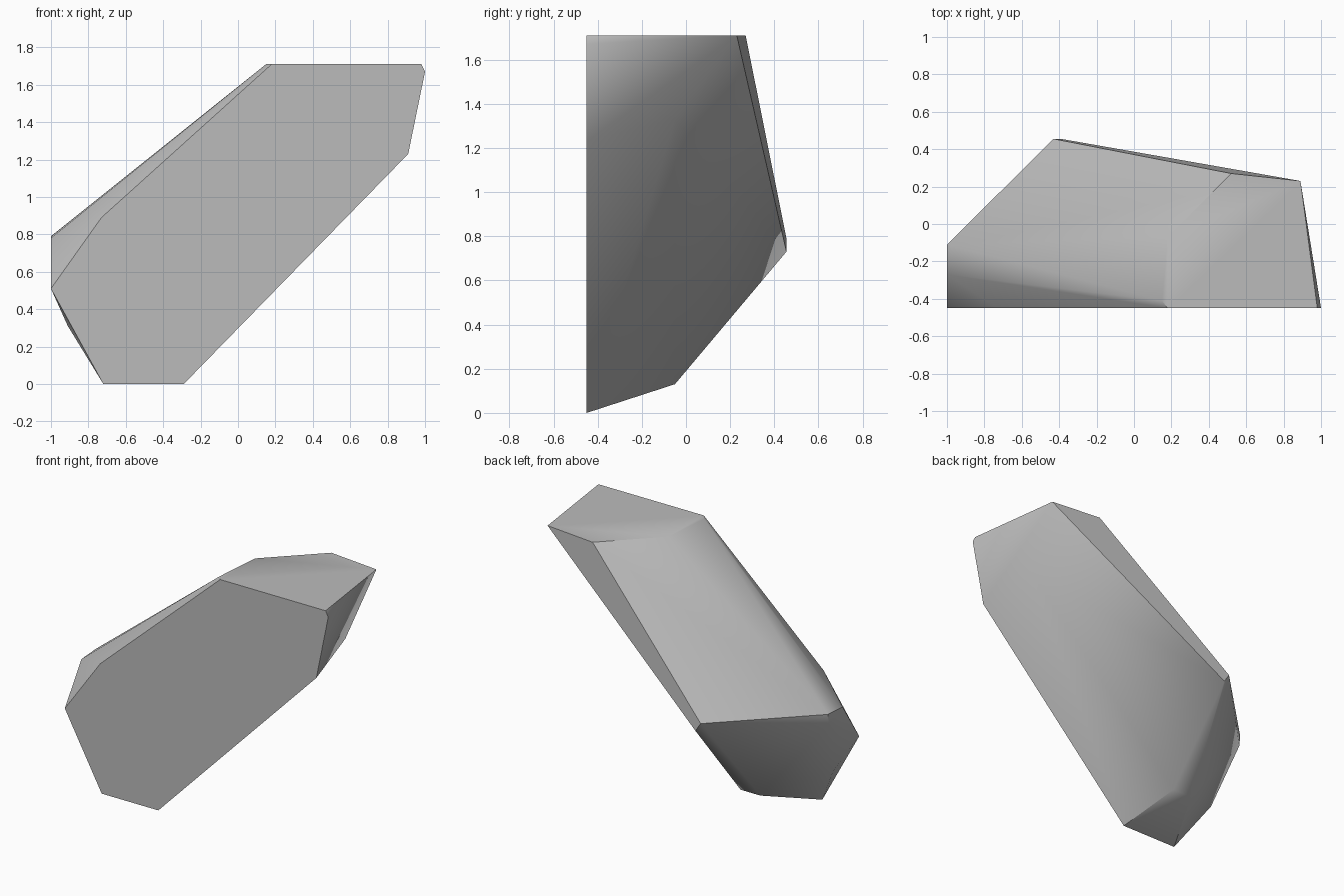
import bpy, bmesh, math

cube = bpy.data.objects.get("Cube")
if cube:
    bpy.data.objects.remove(cube, do_unlink=True)

FRONT, TOP = -0.45, 1.71

# Flat front facet (x, z)
front = [(-0.72, 0), (-0.29, 0), (0.91, 1.23), (1.0, 1.67), (0.98, TOP),
         (0.18, TOP), (-0.73, 0.89), (-1.0, 0.51)]
# Flat top facet (x, y), beyond the corners shared with the front
top = [(0.15, -0.41), (0.18, -0.07), (0.52, 0.27), (0.89, 0.23)]
# Remaining corners: left end, back ridge, underside, right end
corners = [(-1.0, -0.11, 0.79), (-1.0, -0.27, 0.78), (-1.0, -0.12, 0.72),
           (-0.91, -0.30, 0.31), (-0.43, 0.455, 0.79), (-0.39, 0.455, 0.73),
           (-0.38, -0.05, 0.13), (-0.53, -0.05, 0.13), (0.85, -0.05, 1.33)]

points = [(x, FRONT, z) for x, z in front] + [(x, y, TOP) for x, y in top] + corners

# Faceted stone: convex hull with flat facets merged
bm = bmesh.new()
for p in points:
    bm.verts.new(p)
hull = bmesh.ops.convex_hull(bm, input=bm.verts[:])
inside = {g for g in hull["geom_interior"] if isinstance(g, bmesh.types.BMVert)}
bmesh.ops.delete(bm, geom=list(inside), context='VERTS')
bmesh.ops.dissolve_limit(bm, angle_limit=math.radians(1), verts=bm.verts[:], edges=bm.edges[:])
bmesh.ops.recalc_face_normals(bm, faces=bm.faces[:])
mesh = bpy.data.meshes.new("faceted_rock")
bm.to_mesh(mesh)
bm.free()
rock = bpy.data.objects.new("faceted_rock", mesh)
bpy.context.collection.objects.link(rock)

# Plain grey stone
mat = bpy.data.materials.new("stone_grey")
mat.use_nodes = True
grey = (0.5, 0.5, 0.5, 1)
mat.diffuse_color = grey
mat.node_tree.nodes["Principled BSDF"].inputs["Base Color"].default_value = grey
mesh.materials.append(mat)

# Soft shading over shallow facets, crisp main edges
bpy.ops.object.select_all(action='DESELECT')
rock.select_set(True)
bpy.context.view_layer.objects.active = rock
bpy.ops.object.shade_smooth_by_angle(angle=math.radians(40))
